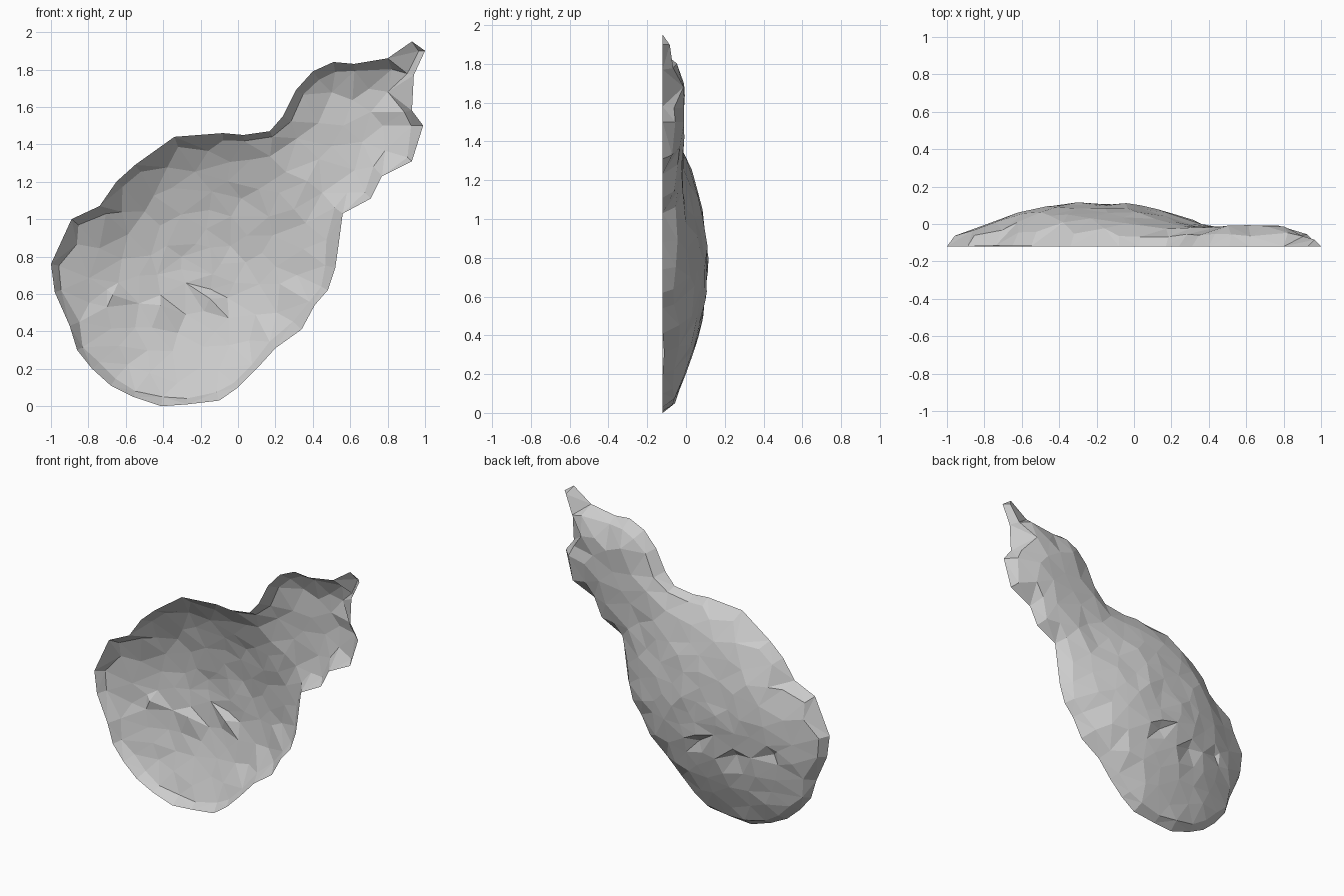
import bpy
import bmesh
import math
import random
from mathutils import Vector
from mathutils.geometry import delaunay_2d_cdt, intersect_point_line

random.seed(7)
cube = bpy.data.objects.get("Cube")
if cube:
    bpy.data.objects.remove(cube, do_unlink=True)

RIM_Y = -0.12
BODY_CENTRE = Vector((-0.2, 0.77))

# Rim outline in hundredths (x, z), anticlockwise
OUTLINE = [Vector((x / 100, z / 100)) for x, z in (
    (-100, 76), (-98, 61), (-90, 43), (-86, 30), (-78, 20), (-68, 11), (-56, 5),
    (-41, 0), (-27, 1), (-10, 3), (0, 10), (10, 20), (20, 31), (34, 41),
    (41, 54), (48, 62), (52, 74), (54, 88), (56, 103), (71, 111), (77, 123),
    (93, 131), (99, 150), (93, 158), (94, 177), (100, 190), (93, 195), (80, 186),
    (62, 183), (51, 184), (40, 179), (31, 169), (24, 155), (17, 147), (3, 145),
    (-8, 146), (-34, 144), (-55, 129), (-65, 120), (-74, 107), (-89, 100))]

# Height profiles: the curled rim wall, and the broad swelling of the body
RIM_WALL = ((0, 0), (0.03, 0.05), (0.08, 0.085), (0.15, 0.11), (9, 0.11))
BODY_SWELL = ((0, 0.12), (0.12, 0.125), (0.25, 0.11), (0.45, 0.06), (0.63, 0), (9, 0))
# Folds pressed into the body
FOLDS = ((Vector((-0.28, 0.49)), Vector((-0.02, 0.66))),
         (Vector((-0.55, 0.42)), Vector((-0.28, 0.66))),
         (Vector((-0.7, 0.53)), Vector((-0.64, 0.66))))


def profile(table, value):
    for (a, fa), (b, fb) in zip(table, table[1:]):
        if value <= b:
            return fa + (fb - fa) * (value - a) / (b - a)
    return table[-1][1]


def segment_distance(p, a, b):
    t = max(0, min(1, intersect_point_line(p, a, b)[1]))
    return (p - a.lerp(b, t)).length


def rim_distance(p):
    return min(segment_distance(p, a, b)
               for a, b in zip(OUTLINE, OUTLINE[1:] + OUTLINE[:1]))


def inside(p):
    hit = False
    for a, b in zip(OUTLINE, OUTLINE[1:] + OUTLINE[:1]):
        if (a.y > p.y) != (b.y > p.y):
            if p.x < a.x + (b.x - a.x) * (p.y - a.y) / (b.y - a.y):
                hit = not hit
    return hit


def height(p):
    edge = rim_distance(p)
    h = profile(RIM_WALL, edge) + profile(BODY_SWELL, (p - BODY_CENTRE).length)
    if edge > 0.08:
        h += random.uniform(-0.012, 0.004)
    return h


points = list(OUTLINE)


def add_point(p, gap, margin):
    if inside(p) and rim_distance(p) > margin:
        if all((p - q).length > gap for q in points):
            points.append(p)
            return True
    return False


# Fold points, each a sharp line with a raised shoulder beside it
fold_points = []
for start, end in FOLDS:
    for t in (0, 0.5, 1):
        p = start.lerp(end, t)
        points.append(p)
        fold_points.append(p)
    side = (end - start).orthogonal().normalized() * 0.04
    points.append(start.lerp(end, 0.6) + side)

# Row just inside the rim
count = len(OUTLINE)
for i, p in enumerate(OUTLINE):
    along = (OUTLINE[(i + 1) % count] - OUTLINE[i - 1]).normalized()
    inward = Vector((-along.y, along.x))
    add_point(p + inward * random.uniform(0.03, 0.07), 0.03, 0.02)

# Rings fanning out from the body centre
for radius, number in ((0.1, 7), (0.27, 13), (0.45, 20)):
    for k in range(number):
        a = math.tau * (k + random.uniform(-0.25, 0.25)) / number
        r = radius * random.uniform(0.88, 1.12)
        add_point(BODY_CENTRE + Vector((math.cos(a), math.sin(a))) * r, 0.06, 0.07)

# Scattered points for the remaining facets
for k in range(2500):
    add_point(Vector((random.uniform(-1, 1), random.uniform(0, 2))), 0.095, 0.07)

# Triangulate the outline and lift it into a shallow open shell
flat, _, tris, *_ = delaunay_2d_cdt(points, [], [list(range(count))], 1, 1e-5)
bm = bmesh.new()
verts = []
for p in flat:
    h = height(p)
    if any((p - q).length < 0.001 for q in fold_points[1::3]):
        h -= 0.03
    verts.append(bm.verts.new((p.x, RIM_Y + h, p.y)))
for tri in tris:
    bm.faces.new([verts[i] for i in reversed(tri)])
bm.normal_update()

mesh = bpy.data.meshes.new("shell")
bm.to_mesh(mesh)
bm.free()
shell = bpy.data.objects.new("shell", mesh)
bpy.context.scene.collection.objects.link(shell)

grey = bpy.data.materials.new("plain grey")
grey.use_nodes = True
colour = (0.6, 0.6, 0.6, 1)
grey.diffuse_color = colour
grey.node_tree.nodes["Principled BSDF"].inputs["Base Color"].default_value = colour
mesh.materials.append(grey)
